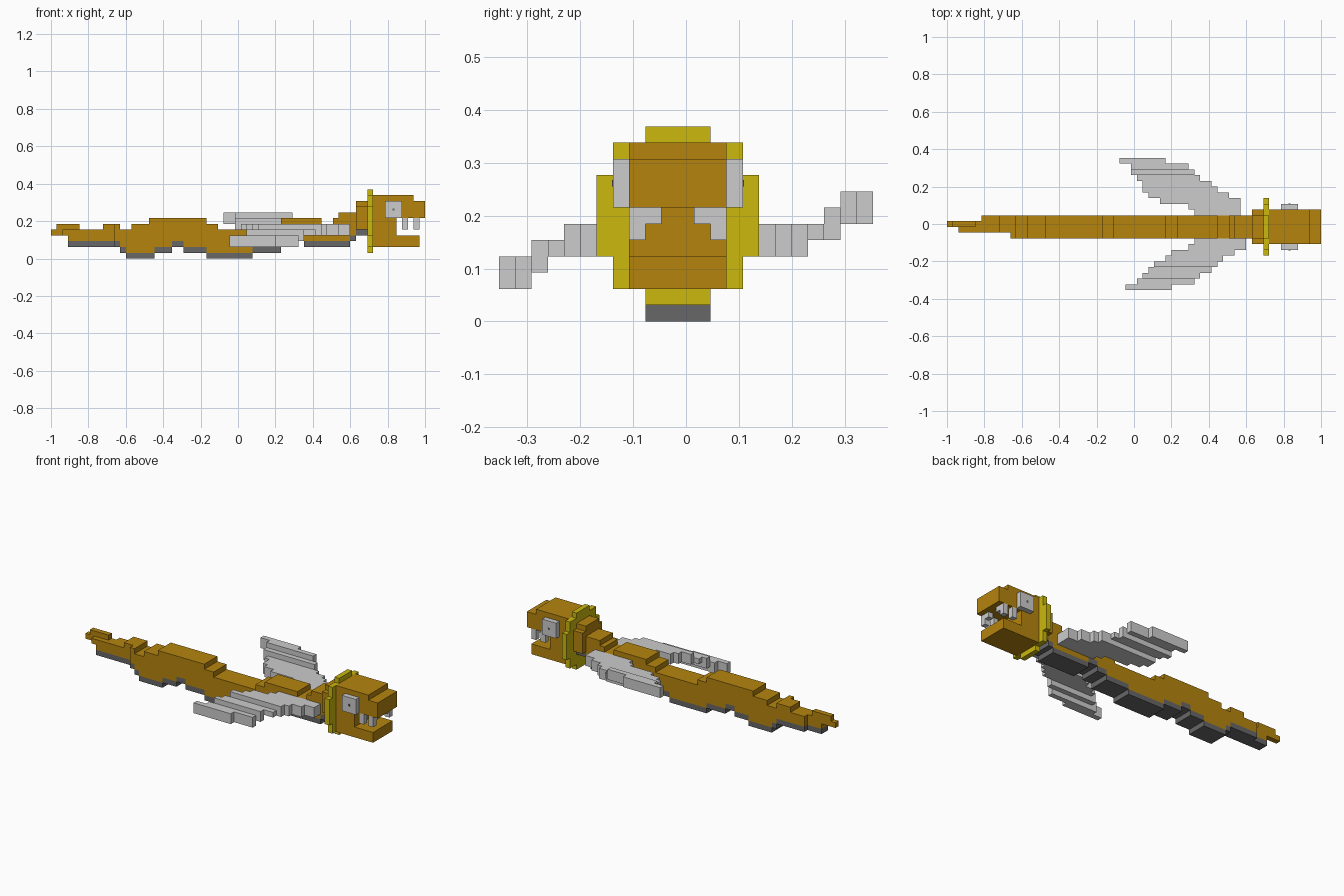
import bpy, bmesh, math
from mathutils import Vector

U = 2 / 65                                   # edge of one cube cell
ORIGIN = Vector((-1, -11.5 * U, 0))

cube = bpy.data.objects.get("Cube")
if cube:
    bpy.data.objects.remove(cube, do_unlink=True)


def srgb(*rgb):
    return tuple(((c / 255 + 0.055) / 1.055) ** 2.4 if c > 10 else c / 255 / 12.92
                 for c in rgb) + (1,)


def material(name, colour):
    m = bpy.data.materials.new(name)
    m.use_nodes = True
    m.diffuse_color = colour
    m.node_tree.nodes["Principled BSDF"].inputs["Base Color"].default_value = colour
    return m


GOLD = material("golden brown", srgb(181, 132, 13))
YELLOW = material("mane yellow", srgb(203, 184, 14))
LIGHT = material("light grey", srgb(204, 204, 204))
DARK = material("dark grey", srgb(103, 103, 103))


def part(name, mat, boxes):
    """Union of cell boxes (x0, x1, y0, y1, z0, z1), keeping only outer faces."""
    cells = {(x, y, z) for x0, x1, y0, y1, z0, z1 in boxes
             for x in range(x0, x1) for y in range(y0, y1) for z in range(z0, z1)}
    bm = bmesh.new()
    for cell in cells:
        for axis in range(3):
            for side in (0, 1):
                near = list(cell)
                near[axis] += 2 * side - 1
                if tuple(near) in cells:
                    continue
                a, b = (axis + 1) % 3, (axis + 2) % 3
                quad = []
                for da, db in ((0, 0), (1, 0), (1, 1), (0, 1)):
                    p = list(cell)
                    p[axis] += side
                    p[a] += da
                    p[b] += db
                    quad.append(bm.verts.new(ORIGIN + Vector(p) * U))
                bm.faces.new(quad if side else quad[::-1])
    bmesh.ops.remove_doubles(bm, verts=bm.verts, dist=U * 0.01)
    bmesh.ops.dissolve_limit(bm, angle_limit=math.radians(1),
                             verts=bm.verts, edges=bm.edges)
    mesh = bpy.data.meshes.new(name)
    bm.to_mesh(mesh)
    bm.free()
    mesh.materials.append(mat)
    obj = bpy.data.objects.new(name, mesh)
    bpy.context.collection.objects.link(obj)
    return obj


def step(table, x):
    """Value of a stepped profile given as (end, value) pairs."""
    return next(v for end, v in table if x < end)


# Body: stepped back, stepped underside and widening tail
back = [(1, 5), (5, 6), (9, 5), (12, 6), (14, 5), (17, 6), (27, 7), (29, 6),
        (38, 5), (40, 6), (47, 7), (49, 6), (50, 7), (53, 8)]
under = [(3, 4), (12, 3), (13, 2), (18, 1), (21, 2), (23, 3), (27, 2), (35, 1),
         (40, 2), (42, 3), (44, 4), (52, 3), (53, 4), (55, 5)]
width = [(2, (11, 12)), (6, (10, 12)), (11, (10, 13)), (55, (9, 13))]

body = []
for x in range(53):
    y0, y1 = step(width, x)
    if 2 <= x < 5:                           # raised ridge on the tail tip
        body += [(x, x + 1, y0, y1, step(under, x), 5), (x, x + 1, 11, 12, 4, 6)]
    else:
        body.append((x, x + 1, y0, y1, step(under, x), step(back, x)))
part("body", GOLD, body)
part("belly", DARK, [(x, x + 1, *step(width, x), step(under, x) - 1, step(under, x))
                     for x in range(3, 55)])
part("neck", GOLD, [(53, 55, 8, 14, 5, 9), (53, 55, 9, 13, 9, 10)])

# Head with open jaws, and the mane plate behind it
part("head", GOLD, [(56, 60, 8, 14, 2, 11), (60, 63, 8, 14, 7, 11),
                    (63, 65, 8, 14, 7, 10), (60, 64, 8, 14, 2, 4)])
part("mane", YELLOW, [(55, 56, 7, 15, 2, 11), (55, 56, 6, 16, 4, 9),
                      (55, 56, 9, 13, 1, 12)])

# Eyes with tiny pupils, and teeth, on both sides
for side, eye_y, outer, inner in (("right", 7, 8, 9), ("left", 14, 13, 12)):
    part(side + "_eye", LIGHT, [(58, 61, eye_y, eye_y + 1, 7, 10)])
    part(side + "_teeth", LIGHT, [(61, 62, outer, outer + 1, 5, 7),
                                  (63, 64, outer, outer + 1, 5, 7),
                                  (63, 64, inner, inner + 1, 6, 7)])
    bpy.ops.mesh.primitive_cube_add(size=1)
    pupil = bpy.context.object
    pupil.name = side + "_pupil"
    pupil.scale = (0.012, 0.004, 0.012)
    face_y = 7 if side == "right" else 15
    pupil.location = ORIGIN + Vector((59.5, face_y, 8.5)) * U
    pupil.data.materials.append(DARK)

# Wings: one strip per row, from tip to root (x start, x end, bottom, top)
right_rows = [(31, 39, 2, 4), (33, 43, 2, 4), (34, 44, 3, 5), (35, 46, 4, 5),
              (36, 47, 4, 6), (38, 48, 4, 6), (39, 50, 4, 6), (42, 52, 4, 6),
              (43, 52, 4, 6)]
left_rows = [(30, 38, 6, 8), (32, 42, 6, 8), (32, 43, 5, 7), (33, 44, 5, 6),
             (34, 46, 4, 6), (34, 47, 4, 6), (35, 49, 4, 6), (37, 51, 4, 6),
             (42, 51, 4, 6), (43, 51, 4, 6)]
part("right_wing", LIGHT, [(a, b, i, i + 1, lo, hi)
                           for i, (a, b, lo, hi) in enumerate(right_rows)])
part("left_wing", LIGHT, [(a, b, 22 - i, 23 - i, lo, hi)
                          for i, (a, b, lo, hi) in enumerate(left_rows)])
